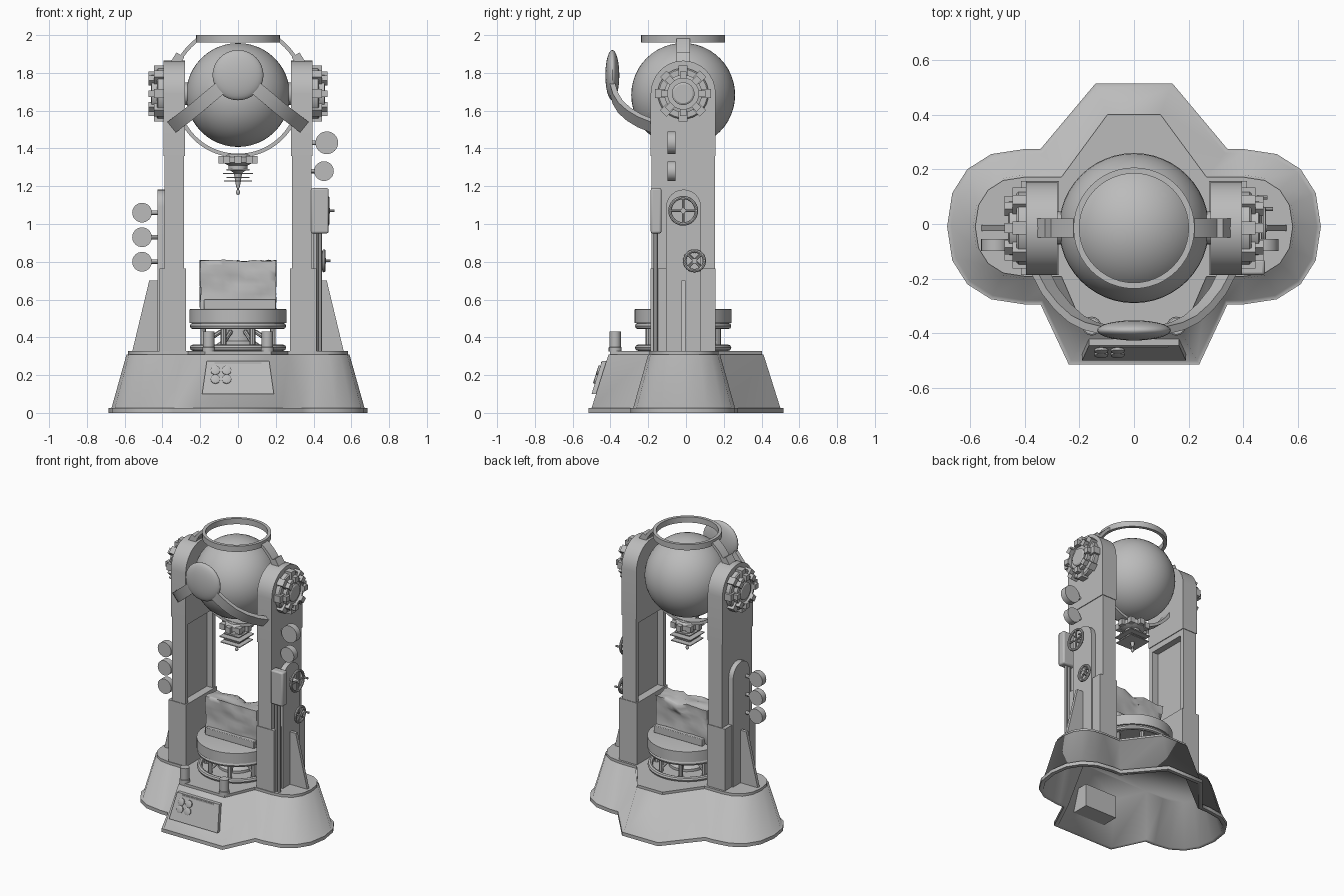
import bpy, bmesh, math
from mathutils import Vector, Matrix, noise

if "Cube" in bpy.data.objects:
    bpy.data.objects.remove(bpy.data.objects["Cube"])

CY = -0.015          # y of the machine's main axis
mat = bpy.data.materials.new("grey metal")
mat.diffuse_color = (0.5, 0.5, 0.5, 1)
mat.use_nodes = True
mat.node_tree.nodes["Principled BSDF"].inputs["Base Color"].default_value = mat.diffuse_color


def finish(name, bm):
    bmesh.ops.recalc_face_normals(bm, faces=bm.faces)
    me = bpy.data.meshes.new(name)
    bm.to_mesh(me)
    bm.free()
    me.materials.append(mat)
    ob = bpy.data.objects.new(name, me)
    bpy.context.collection.objects.link(ob)
    return ob


def loft(name, rings, cap=True, closed=False):
    """Skin a list of equal-length point rings."""
    bm = bmesh.new()
    vs = [[bm.verts.new(p) for p in r] for r in rings]
    pairs = list(zip(vs, vs[1:])) + ([(vs[-1], vs[0])] if closed else [])
    for a, b in pairs:
        for i in range(len(a)):
            j = (i + 1) % len(a)
            bm.faces.new((a[i], a[j], b[j], b[i]))
    if cap and not closed:
        bm.faces.new(vs[0])
        bm.faces.new(vs[-1])
    return finish(name, bm)


def box(name, x0, x1, y0, y1, z0, z1, bevel=0):
    ob = loft(name, [[(x0, y0, z), (x1, y0, z), (x1, y1, z), (x0, y1, z)] for z in (z0, z1)])
    if bevel:
        m = ob.modifiers.new("bevel", "BEVEL")
        m.width, m.segments = bevel, 2
    return ob


AXES = {"x": Matrix.Rotation(math.pi / 2, 3, "Y"), "y": Matrix.Rotation(-math.pi / 2, 3, "X"),
        "z": Matrix.Identity(3)}


def lathe(name, c, axis, prof, n=32, closed=False):
    """Revolve (radius, height) points about an axis through c."""
    R = axis if isinstance(axis, Matrix) else AXES[axis]
    rings = [[Vector(c) + R @ Vector((r * math.cos(k * math.tau / n), r * math.sin(k * math.tau / n), h))
              for k in range(n)] for r, h in prof]
    return loft(name, rings, True, closed)


def rod(name, a, b, r, n=12):
    a, b = Vector(a), Vector(b)
    R = (b - a).to_track_quat("Z", "Y").to_matrix()
    return lathe(name, a, R, [(r, 0), (r, (b - a).length)], n)


def torus(name, c, axis, R, r, n=32):
    return lathe(name, c, axis, [(R + r * math.cos(k * math.tau / 8), r * math.sin(k * math.tau / 8))
                                 for k in range(8)], n, True)


def side_prism(name, pts, x0, x1):
    return loft(name, [[(x, y, z) for y, z in pts] for x in (x0, x1)])


def ball(name, c, s, u=48, v=24):
    bm = bmesh.new()
    bmesh.ops.create_uvsphere(bm, u_segments=u, v_segments=v, radius=1)
    bm.transform(Matrix.Translation(c) @ Matrix.Diagonal((*s, 1)))
    return finish(name, bm)


# --- hollow clover-shaped base with slightly squared lobes ---
def outline(t, z, grow=0.0):
    mix = lambda a, b: a + (b - a) * t
    r = mix(0.27, 0.19) + grow
    sq = lambda v: math.copysign(abs(v) ** .87, v)
    half = [(mix(0.23, 0.18) + grow * .6, mix(-0.50, -0.41) - grow), (mix(0.335, 0.27) + grow * .5, -0.01 - r)]
    half += [(0.4 + r * sq(math.cos(a)), -0.01 + r * sq(math.sin(a)))
             for a in [math.radians(-90 + 22.5 * k) for k in range(9)]]
    half += [(mix(0.335, 0.27) + grow * .5, -0.01 + r), (mix(0.135, 0.10) + grow * .4, mix(0.50, 0.41) + grow)]
    return [(x, y, z) for x, y in half] + [(-x, y, z) for x, y in reversed(half)]


base = loft("base_shell", [outline(1, .295, -.012), outline(0, 0, -.012), outline(0, 0, .015),
                           outline(0, .025, .015), outline(0, .025), outline(1, .31)])
loft("base_top_plate", [outline(1, .31, -.008), outline(1, .328, -.008)])

# --- front control panel with its inner housing ---
loft("control_panel", [[(-w, y + .04, z), (w, y + .04, z), (w, y, z), (-w, y, z)]
                       for z, w, y in ((.10, .19, -.50), (.275, .165, -.445))])
box("panel_housing", -.125, .125, -.45, -.33, .11, .27)
tilt = Matrix.Rotation(math.radians(72.5), 3, "X")
for x in (-.12, -.06):
    for z in (.178, .225):
        y = -.50 + (z - .1) * .314
        lathe("panel_button", (x, y, z), tilt, [(.025, -.01), (.025, .008), (.021, .01)], 20)
for x in (-.155, .155):
    lathe("base_post", (x, -.375, .325), "z", [(.034, 0), (.034, .022), (.03, .025), (.03, .105)], 16)

# --- turntable and its supports ---
torus("turntable_lower_ring", (0, CY, .345), "z", .238, .017, 48)
lathe("turntable_floor", (0, CY, .325), "z", [(.235, 0), (.235, .018)], 48)
lathe("turntable_core", (0, CY, .33), "z", [(.12, 0), (.12, .03), (.09, .05), (.09, .13)], 24)
for k in range(8):
    a = (k + .5) * math.tau / 8
    d = Vector((math.cos(a), math.sin(a), 0))
    c = Vector((0, CY, 0))
    rod("turntable_strut", c + d * .2 + Vector((0, 0, .34)), c + d * .2 + Vector((0, 0, .46)), .015, 8)
    rod("turntable_brace", c + d * .1 + Vector((0, 0, .43)), c + d * .2 + Vector((0, 0, .37)), .012, 8)
torus("turntable_upper_ring", (0, CY, .46), "z", .238, .017, 48)
lathe("turntable_disc", (0, CY, .45), "z", [(.22, 0), (.22, .025), (.257, .025), (.257, .098), (.25, .1)], 48)
for y in (-.09, .06):
    box("stone_clamp", -.18, .2, y - .018, y + .018, .548, .6, .004)

# --- rough stone block ---
bm = bmesh.new()
bmesh.ops.create_cube(bm, size=1)
bmesh.ops.subdivide_edges(bm, edges=bm.edges, cuts=9, use_grid_fill=True)
for v in bm.verts:
    p = Vector((v.co.x * .41, v.co.y * .145 + CY, v.co.z * .265 + .68))
    s = abs(noise.noise(p * 9)) * .035 + abs(noise.noise(p * 17)) * .015
    p -= Vector((v.co.x, v.co.y * 1.3, v.co.z)) * s
    if v.co.z > .3:
        p.z -= abs(noise.noise(Vector((p.x * 7, p.y * 7, 3)))) * .06 * (v.co.y + .5)
    v.co = p
stone = finish("stone_block", bm)

# --- mirrored columns, bearings and buttresses ---
arc = [(CY + .172 * math.cos(math.pi * k / 16), 1.69 + .175 * math.sin(math.pi * k / 16)) for k in range(17)]
plate = [(-.105, .328), (.08, .328)] + [(-.0125 + .0925 * math.cos(math.pi * k / 12),
                                         1.09 + .0925 * math.sin(math.pi * k / 12)) for k in range(13)]
for s in (-1, 1):
    def bx(name, a, b, *r):
        box(name, min(s * a, s * b), max(s * a, s * b), *r)
    bx("column_foot", .275, .415, CY - .172, CY + .172, .325, .765)
    # middle with a deep recessed inner side framed by rails
    bx("column_middle", .33, .39, CY - .168, CY + .168, .765, 1.36)
    for e in (-1, 1):
        bx("column_rail", .285, .332, CY + e * .153 - .015, CY + e * .153 + .015, .765, 1.36)
    bx("column_lintel", .285, .332, CY - .138, CY + .138, 1.32, 1.36)
    side_prism("column_head", [(CY - .172, 1.36), (CY + .172, 1.36)] + arc, s * .28, s * .395)
    side_prism("column_side_plate", plate, s * .38, s * .425)
    loft("buttress", [[(s * .41, y, .325), (s * .56, y, .325), (s * .47, y, .7), (s * .41, y, .7)]
                      for y in (-.025, -.003)])
    # stepped bearing with two layers of teeth
    c = (s * .395, CY, 1.69)
    R = Matrix.Rotation(s * math.pi / 2, 3, "Y")
    lathe("bearing_drum", c, R, [(.135, -.01), (.135, .028), (.128, .035), (.1, .035), (.1, .062), (.082, .066),
                                 (.082, .05), (.06, .05), (.06, .06), (.05, .066)], 32)
    lathe("axle", c, R, [(.06, -.14), (.06, 0)], 24)
    for k in range(8):
        q = Matrix.Rotation(k * math.tau / 8, 3, "X")
        for r0, r1, x0, x1, w in ((.09, .148, .39, .445, .024), (.08, .118, .43, .475, .018)):
            loft("bearing_tooth", [[Vector((0, CY, 1.69)) + q @ Vector((s * x, y, z)) for x, y in
                                    ((x0, -w), (x1, -w), (x1, w), (x0, w))] for z in (r0, r1)])
    # blocks carrying the hoop
    q = Matrix.Rotation(s * math.radians(58), 3, "Y")
    loft("hoop_block", [[Vector((s * .325, CY, 1.875)) + q @ Vector((x, y, z)) for x, y in
                         ((-.028, -.035), (.028, -.035), (.028, .035), (-.028, .035))] for z in (-.03, .018)])

# --- sphere, hoop and top ring ---
ball("main_sphere", (0, CY, 1.683), (.275, .275, .275))


def hoop(name, a0, a1, n, r0, r1):
    rings = []
    for k in range(n + 1):
        a = math.radians(a0 + (a1 - a0) * k / n)
        rings.append([(r * math.cos(a), CY + y, 1.69 + r * math.sin(a))
                      for r, y in ((r0, -.035), (r1, -.035), (r1, .035), (r0, .035))])
    loft(name, rings)


hoop("hoop_lower", 180, 360, 40, .318, .338)
hoop("hoop_upper_right", 28, 53, 10, .347, .367)
hoop("hoop_upper_left", 127, 152, 10, .347, .367)
lathe("top_ring", (0, CY, 1.96), "z", [(.222, 0), (.222, .04), (.2, .04), (.2, 0)], 48, True)

# --- lens on its two curved front arms ---
ball("lens", (0, -.39, 1.788), (.135, .037, .133), 40, 16)
for s in (-1, 1):
    pts = [Vector((s * x, y, z)) for x, y, z in ((.347, -.17, 1.516), (.308, -.245, 1.546), (.263, -.302, 1.58),
           (.213, -.347, 1.62), (.16, -.374, 1.665), (.10, -.389, 1.715), (.04, -.393, 1.765))]
    wide = Vector((s * .62, 0, .78)) * .036
    rings = []
    for i, p in enumerate(pts):
        t = (pts[min(i + 1, 6)] - pts[max(i - 1, 0)]).normalized()
        nrm = t.cross(wide).normalized() * .014
        rings.append([p + wide + nrm, p + wide - nrm, p - wide - nrm, p - wide + nrm])
    loft("lens_arm", rings)

# --- hanging tool head ---
lathe("tool_hub", (0, CY, 1.31), "z", [(.05, 0), (.08, .015), (.08, .045), (.06, .06)], 24)
for k in range(8):
    a = k * math.tau / 8
    x, y = .085 * math.cos(a), CY + .085 * math.sin(a)
    box("tool_hub_tooth", x - .018, x + .018, y - .018, y + .018, 1.32, 1.36)
lathe("tool_cone", (0, CY, 1.19), "z", [(.008, 0), (.014, .03), (.022, .08), (.05, .1), (.05, .125)], 16)
for k, w in enumerate((.06, .08, .06, .075)):
    z = 1.287 - k * .02
    box("tool_fin", -w, w, CY - w, CY + w, z - .003, z + .003)
rod("tool_needle", (0, CY, 1.16), (0, CY, 1.2), .005, 8)
ball("tool_tip", (0, CY, 1.168), (.011, .011, .014), 12, 8)

# --- gauges on short stems ---
for x, z, r in ((-.508, 1.06, .052), (-.508, .93, .052), (-.508, .80, .052), (.47, 1.43, .06), (.455, 1.28, .052)):
    lathe("gauge", (x, -.077, z), "y", [(r, -.022), (r, .022)], 32)
    rod("gauge_stem", (math.copysign(.385, x), -.07, z), (x, -.07, z), .012)

# --- hand wheels on the right column ---
for x, y, z, r in ((.475, CY, 1.07, .07), (.455, .045, .805, .052)):
    torus("hand_wheel_rim", (x, y, z), "x", r, .009)
    rod("hand_wheel_shaft", (.39, y, z), (x + .012, y, z), .014)
    for k in range(2):
        a = k * math.pi / 2 + (0 if r > .06 else math.pi / 4)
        d = Vector((0, math.cos(a), math.sin(a))) * r
        rod("hand_wheel_spoke", Vector((x, y, z)) - d, Vector((x, y, z)) + d, .007, 8)
    rod("hand_wheel_handle", (x, y + r, z), (x + .035, y + r, z), .007, 8)

# --- junction box and conduits on the right column ---
box("junction_box", .385, .48, -.187, -.13, .95, 1.19, .01)
for x in (.41, .435):
    rod("conduit", (x, -.16, .325), (x, -.16, .96), .011)

# --- shading: soft on the base and stone, crisp elsewhere ---
for angle, group in ((30, [o for o in bpy.data.objects if o not in (base, stone)]), (75, [base, stone])):
    bpy.ops.object.select_all(action="DESELECT")
    for o in group:
        o.select_set(True)
    bpy.context.view_layer.objects.active = group[0]
    bpy.ops.object.shade_smooth_by_angle(angle=math.radians(angle))
